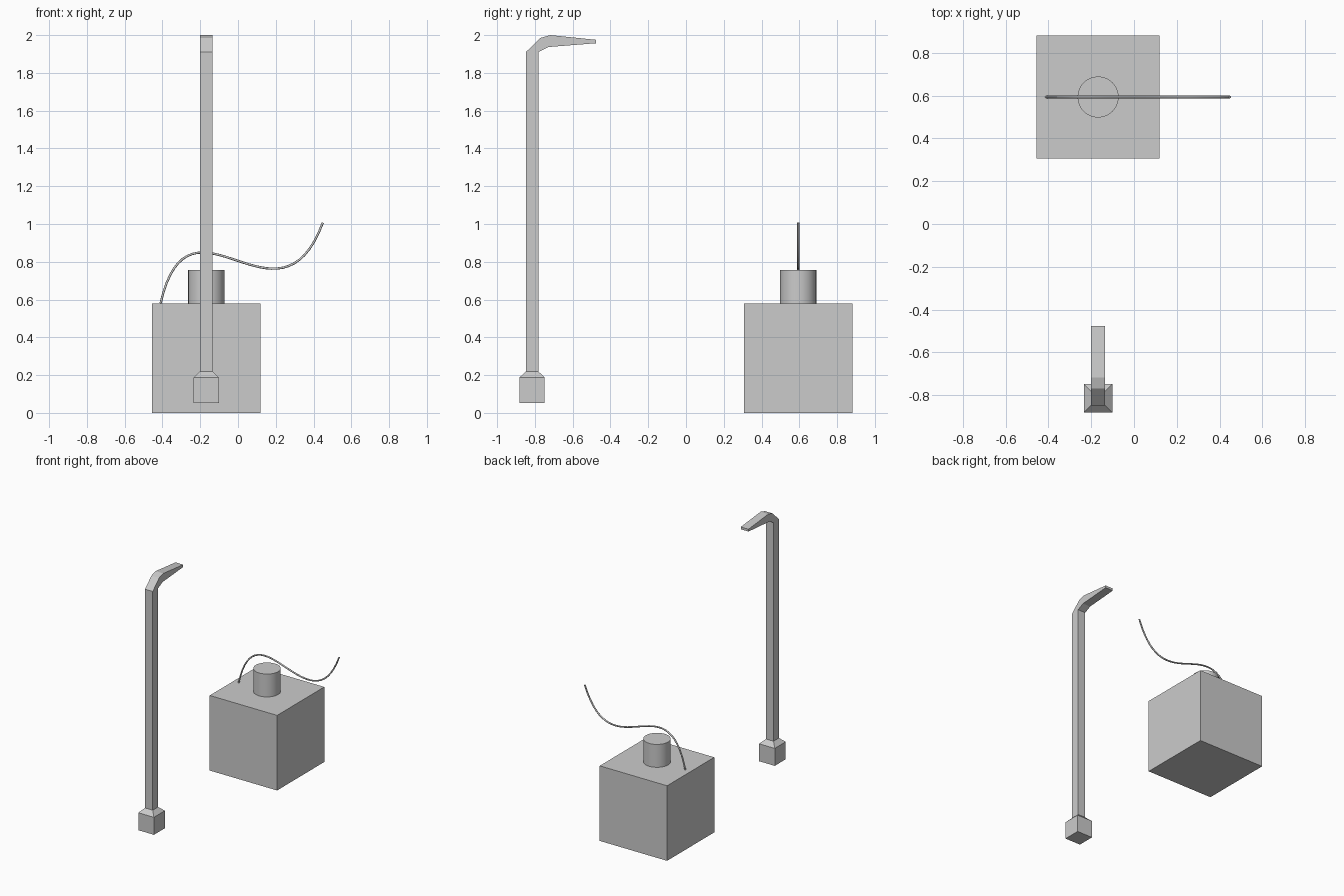
import bpy, bmesh

if "Cube" in bpy.data.objects:
    bpy.data.objects.remove(bpy.data.objects["Cube"])

CX, BOX_Y, BAR_Y = -0.168, 0.594, -0.815


def mesh_object(name, bm):
    bmesh.ops.recalc_face_normals(bm, faces=bm.faces)
    me = bpy.data.meshes.new(name)
    bm.to_mesh(me)
    bm.free()
    ob = bpy.data.objects.new(name, me)
    bpy.context.collection.objects.link(ob)
    return ob


def bridge_rings(name, rings):
    """Solid skinned through a list of four-point rings, capped at both ends."""
    bm = bmesh.new()
    loops = [[bm.verts.new(p) for p in ring] for ring in rings]
    for a, b in zip(loops, loops[1:]):
        for i in range(4):
            j = (i + 1) % 4
            bm.faces.new((a[i], a[j], b[j], b[i]))
    bm.faces.new(loops[0])
    bm.faces.new(loops[-1])
    return mesh_object(name, bm)


def square(h, z):
    return [(CX + sx * h, BAR_Y + sy * h, z)
            for sx, sy in ((-1, -1), (1, -1), (1, 1), (-1, 1))]


def slice_across(outer, inner, h=0.033):
    return [(CX - h, *outer), (CX + h, *outer), (CX + h, *inner), (CX - h, *inner)]


# Block
bpy.ops.mesh.primitive_cube_add(size=1, location=(CX, BOX_Y, 0.29))
block = bpy.context.object
block.name = "block"
block.scale = (0.576, 0.576, 0.58)

# Round button on top of the block
bpy.ops.mesh.primitive_cylinder_add(vertices=32, radius=0.096, depth=0.177,
                                    location=(CX, BOX_Y, 0.6685))
bpy.context.object.name = "button"
bpy.ops.object.shade_smooth_by_angle()

# Bar: square foot, tapered collar, shaft, bent claw tip
bridge_rings("pry_bar", [
    square(0.067, 0.052), square(0.067, 0.187), square(0.033, 0.22),
    slice_across((-0.848, 1.91), (-0.782, 1.91)),
    slice_across((-0.770, 1.985), (-0.730, 1.936)),
    slice_across((-0.718, 2.0), (-0.728, 1.937)),
    slice_across((-0.476, 1.975), (-0.476, 1.957)),
])

# Loose cable leaving the block
cu = bpy.data.curves.new("cable", 'CURVE')
cu.dimensions = '3D'
cu.bevel_depth = 0.006
cu.bevel_resolution = 2
cu.resolution_u = 32
cu.use_fill_caps = True
sp = cu.splines.new('BEZIER')
sp.bezier_points.add(1)
for bp, left, co, right in zip(sp.bezier_points,
                               ((-0.563, -0.09), (0.2155, 0.377)),
                               ((-0.41, 0.58), (0.449, 1.007)),
                               ((-0.257, 1.25), (0.683, 1.637))):
    bp.handle_left_type = bp.handle_right_type = 'FREE'
    bp.co = (co[0], BOX_Y, co[1])
    bp.handle_left = (left[0], BOX_Y, left[1])
    bp.handle_right = (right[0], BOX_Y, right[1])
cable = bpy.data.objects.new("cable", cu)
bpy.context.collection.objects.link(cable)
